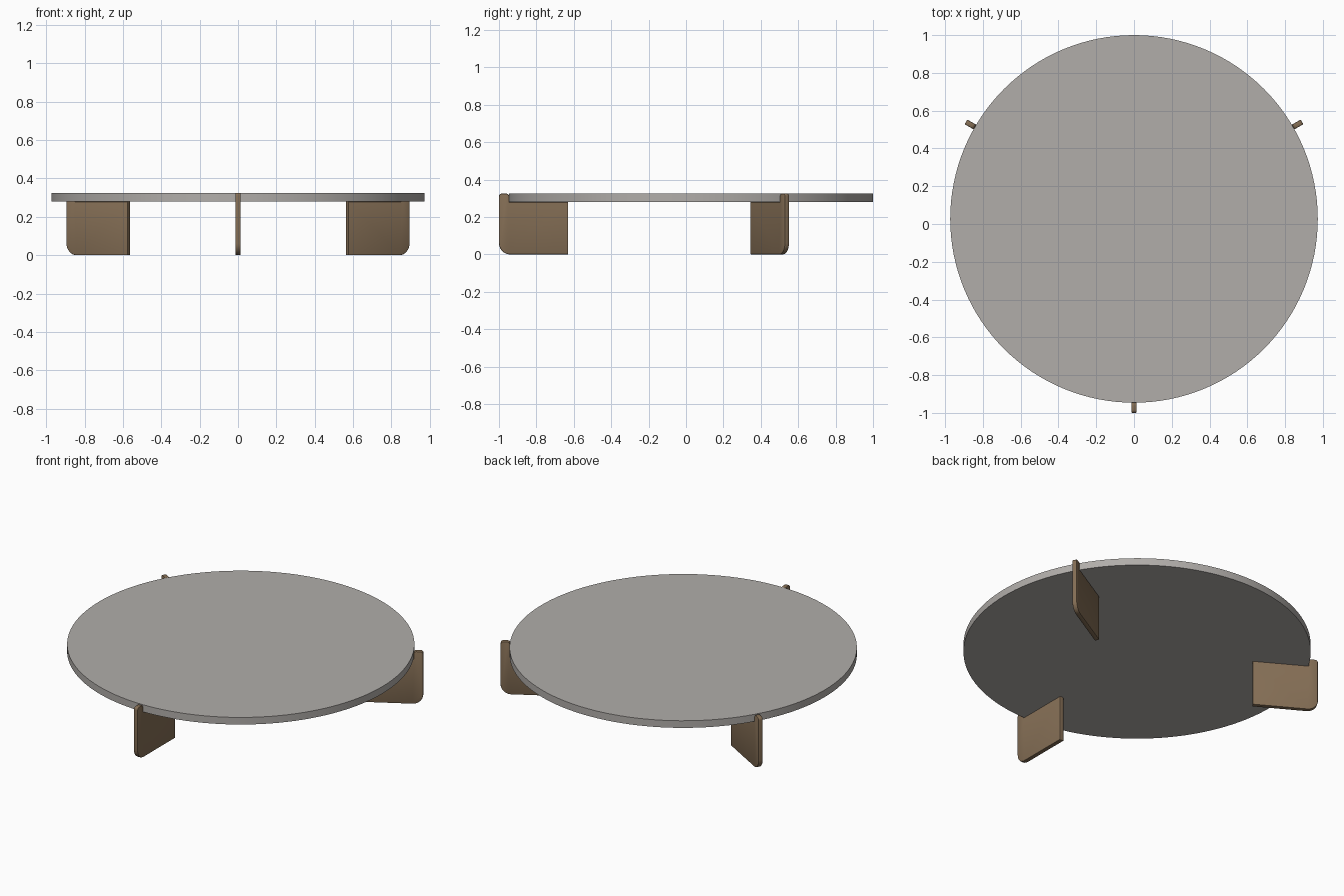
import bpy, bmesh, math
from mathutils import Matrix, Vector

if "Cube" in bpy.data.objects:
    bpy.data.objects.remove(bpy.data.objects["Cube"])

CENTRE = Vector((0, 0.027, 0))
R, Z0, Z1 = 0.973, 0.281, 0.325      # table top radius, underside, surface


def material(name, rgb):
    m = bpy.data.materials.new(name)
    m.diffuse_color = (*rgb, 1)
    m.use_nodes = True
    m.node_tree.nodes["Principled BSDF"].inputs["Base Color"].default_value = m.diffuse_color
    return m


def finish(bm, name, mat):
    bmesh.ops.recalc_face_normals(bm, faces=bm.faces)
    me = bpy.data.meshes.new(name)
    bm.to_mesh(me)
    bm.free()
    me.materials.append(mat)
    ob = bpy.data.objects.new(name, me)
    bpy.context.collection.objects.link(ob)
    bpy.context.view_layer.objects.active = ob
    ob.select_set(True)
    bpy.ops.object.shade_smooth_by_angle(angle=math.radians(35))
    ob.select_set(False)
    return ob


def arc(cx, cz, r, a0, a1, n=8):
    return [(cx + r * math.cos(math.radians(a0 + (a1 - a0) * i / n)),
             cz + r * math.sin(math.radians(a0 + (a1 - a0) * i / n))) for i in range(n + 1)]


stone = material("warm grey stone", (0.44, 0.42, 0.40))
wood = material("brown wood", (0.23, 0.155, 0.09))

# Round table top
bm = bmesh.new()
bmesh.ops.create_cone(bm, cap_ends=True, segments=128, radius1=R, radius2=R, depth=Z1 - Z0,
                      matrix=Matrix.Translation(CENTRE + Vector((0, 0, (Z0 + Z1) / 2))))
finish(bm, "table_top", stone)

# Leg outline in (radius, height): panel with a lip that hooks over the rim
INNER, OUTER, T = 0.657, 1.027, 0.028
outline = [(INNER, 0.0)]
outline += arc(OUTER - 0.06, 0.06, 0.06, -90, 0)
outline += arc(OUTER - 0.015, Z1 - 0.015, 0.015, 0, 90, 4)
outline += arc(R + 0.015, Z1 - 0.015, 0.015, 90, 180, 4)
outline += [(R, Z0 - 0.001), (INNER, Z0 - 0.001)]


def leg(name, degrees):
    bm = bmesh.new()
    face = bm.faces.new([bm.verts.new((x, -T / 2, z)) for x, z in outline])
    ext = bmesh.ops.extrude_face_region(bm, geom=[face])
    bmesh.ops.translate(bm, vec=(0, T, 0), verts=[v for v in ext["geom"] if isinstance(v, bmesh.types.BMVert)])
    # Soften the rim of both broad sides
    rim = [e for e in bm.edges if abs(e.verts[0].co.y - e.verts[1].co.y) < 1e-6]
    bmesh.ops.bevel(bm, geom=rim, offset=0.005, segments=2, profile=0.5, affect='EDGES')
    bm.transform(Matrix.Translation(CENTRE) @ Matrix.Rotation(math.radians(degrees), 4, 'Z'))
    finish(bm, name, wood)


for name, deg in (("front_leg", -90), ("right_leg", 30), ("left_leg", 150)):
    leg(name, deg)
